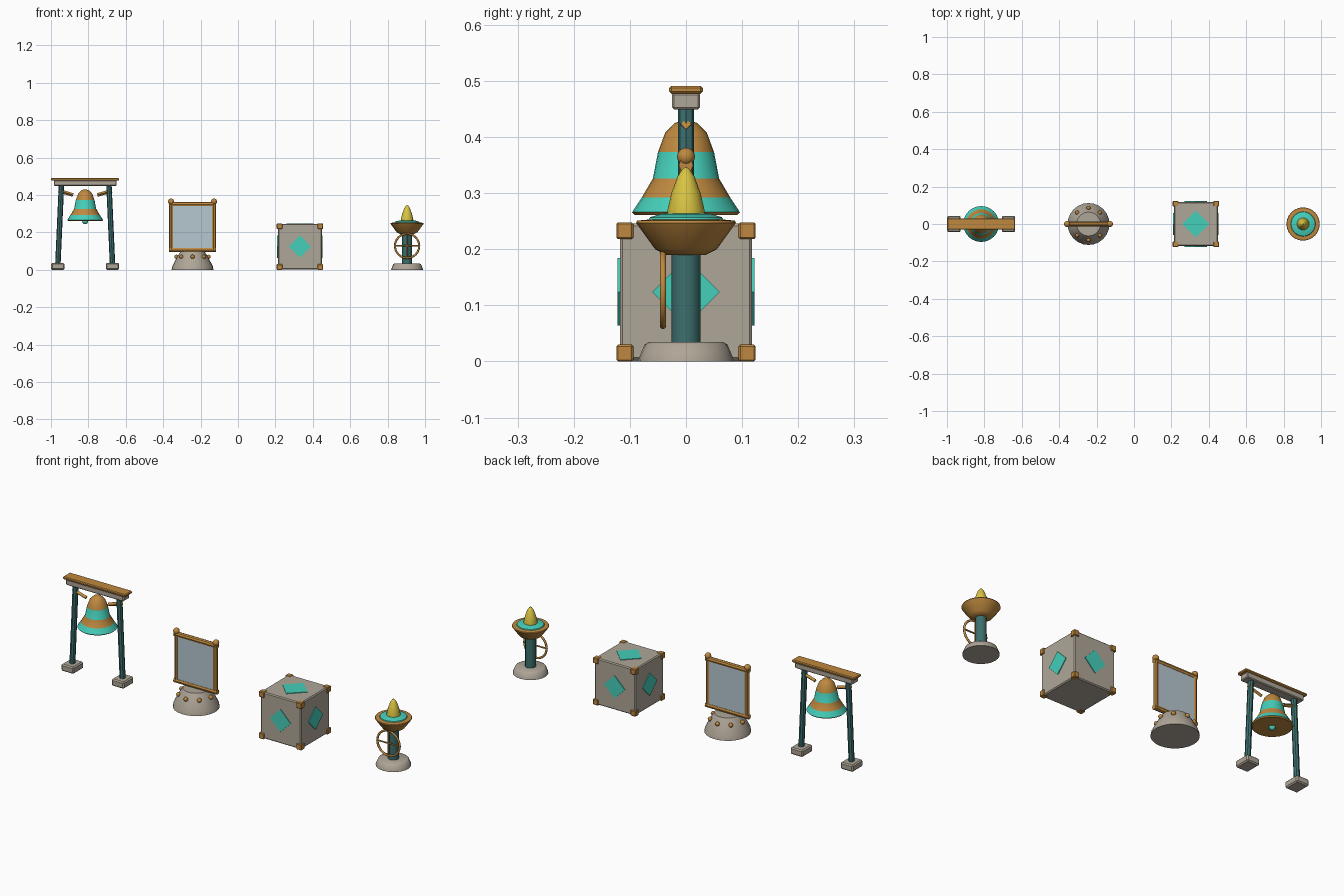
import bpy, bmesh, math
from mathutils import Vector

cube = bpy.data.objects.get("Cube")
if cube:
    bpy.data.objects.remove(cube, do_unlink=True)


def material(name, r, g, b):
    m = bpy.data.materials.new(name)
    m.use_nodes = True
    m.diffuse_color = (r, g, b, 1)
    m.node_tree.nodes["Principled BSDF"].inputs["Base Color"].default_value = (r, g, b, 1)
    return m


GOLD = material("gold", 0.52, 0.25, 0.05)
TEAL = material("bright teal", 0.06, 0.62, 0.49)
DARK = material("dark teal", 0.045, 0.16, 0.155)
STONE = material("stone", 0.43, 0.38, 0.31)
GLASS = material("mirror glass", 0.47, 0.57, 0.64)
FLAME = material("flame yellow", 0.69, 0.55, 0.055)


def finish(bm, name, mats, smooth=True):
    bmesh.ops.recalc_face_normals(bm, faces=bm.faces)
    mesh = bpy.data.meshes.new(name)
    bm.to_mesh(mesh)
    bm.free()
    ob = bpy.data.objects.new(name, mesh)
    bpy.context.collection.objects.link(ob)
    for m in mats:
        mesh.materials.append(m)
    if smooth:
        bpy.ops.object.select_all(action="DESELECT")
        ob.select_set(True)
        bpy.context.view_layer.objects.active = ob
        bpy.ops.object.shade_smooth_by_angle(angle=math.radians(38))
    return ob


def box(name, centre, size, mat, bevel=0.004):
    bm = bmesh.new()
    bmesh.ops.create_cube(bm, size=1)
    for v in bm.verts:
        v.co = Vector(c * s for c, s in zip(v.co, size)) + Vector(centre)
    if bevel:
        bmesh.ops.bevel(bm, geom=bm.edges[:], offset=bevel, segments=1, affect="EDGES")
    return finish(bm, name, [mat], False)


def rod(name, a, b, radius, mat, sides=8):
    a, b = Vector(a), Vector(b)
    bm = bmesh.new()
    bmesh.ops.create_cone(bm, cap_ends=True, segments=sides, radius1=radius,
                          radius2=radius, depth=(b - a).length)
    bmesh.ops.rotate(bm, verts=bm.verts, matrix=(b - a).to_track_quat("Z", "Y").to_matrix())
    bmesh.ops.translate(bm, verts=bm.verts, vec=(a + b) / 2)
    return finish(bm, name, [mat])


def ball(name, centre, radius, mat):
    bm = bmesh.new()
    bmesh.ops.create_uvsphere(bm, u_segments=12, v_segments=8, radius=radius)
    bmesh.ops.translate(bm, verts=bm.verts, vec=centre)
    return finish(bm, name, [mat])


def lathe(name, x, profile, mats, bands=None, sides=24):
    """Spin (radius, height) points about z; bands gives each strip's material."""
    bm = bmesh.new()
    rings = [[bm.verts.new((x + r * math.cos(math.tau * i / sides),
                            r * math.sin(math.tau * i / sides), z))
              for i in range(sides)] for r, z in profile]
    for k, (low, high) in enumerate(zip(rings, rings[1:])):
        for i in range(sides):
            j = (i + 1) % sides
            f = bm.faces.new((low[i], low[j], high[j], high[i]))
            f.material_index = bands[k] if bands else 0
    bm.faces.new(rings[0][::-1])
    bm.faces.new(rings[-1])
    return finish(bm, name, mats)


# Bell gate
BX = -0.817
box("gate_cap", (BX, 0, 0.484), (0.364, 0.06, 0.014), GOLD)
box("gate_beam", (BX, 0, 0.464), (0.335, 0.05, 0.03), STONE)
for side, label in ((-1, "right"), (1, "left")):
    rod(label + "_gate_post", (BX + side * 0.146, 0, 0.03), (BX + side * 0.127, 0, 0.455),
        0.0145, DARK)
    box(label + "_gate_foot", (BX + side * 0.146, 0, 0.018), (0.072, 0.086, 0.036), STONE, 0.006)
    rod(label + "_gate_brace", (BX + side * 0.143, 0, 0.423), (BX + side * 0.065, 0, 0.4),
        0.0095, GOLD, 4)
lathe("bell", BX, [(0.091, 0.261), (0.096, 0.266), (0.079, 0.292), (0.059, 0.326),
                   (0.05, 0.373), (0.037, 0.408), (0.02, 0.425), (0.008, 0.429)],
      [GOLD, TEAL], [0, 1, 0, 1, 0, 0, 0])
ball("bell_clapper", (BX, 0, 0.26), 0.016, TEAL)

# Standing mirror
MX = -0.243
lathe("mirror_base", MX, [(0.112, 0), (0.108, 0.02), (0.082, 0.07), (0.064, 0.098)], [STONE])
for i in range(8):
    a = math.tau * i / 8
    ball("base_stud", (MX + 0.086 * math.cos(a), 0.086 * math.sin(a), 0.07), 0.011, GOLD)
box("mirror_pane", (MX, 0, 0.228), (0.21, 0.016, 0.235), GLASS, 0)
for z, label in ((0.107, "bottom"), (0.35, "top")):
    rod(label + "_frame_bar", (MX - 0.125, 0, z), (MX + 0.125, 0, z), 0.013, GOLD)
for side, label in ((-1, "right"), (1, "left")):
    rod(label + "_frame_post", (MX + side * 0.113, 0, 0.1), (MX + side * 0.113, 0, 0.36),
        0.012, GOLD)
    ball(label + "_frame_finial", (MX + side * 0.115, 0, 0.365), 0.016, GOLD)

# Stone block with corner caps and diamond inlays
CX = 0.331
MID = Vector((CX, 0, 0.124))
box("stone_block", MID, (0.236, 0.236, 0.244), STONE, 0.005)
for sx in (-1, 1):
    for sy in (-1, 1):
        for sz in (-1, 1):
            box("corner_cap", MID + Vector((sx, sy, sz)) * 0.109, (0.03, 0.03, 0.03), GOLD, 0.003)


def diamond(name, direction, offset, reach):
    n = Vector(direction)
    bm = bmesh.new()
    bmesh.ops.create_cone(bm, cap_ends=True, segments=4, radius1=reach, radius2=reach, depth=0.008)
    bmesh.ops.rotate(bm, verts=bm.verts, matrix=n.to_track_quat("Z", "Y").to_matrix())
    bmesh.ops.translate(bm, verts=bm.verts, vec=MID + n * offset)
    finish(bm, name, [TEAL], False)


for label, d in (("front", (0, -1, 0)), ("back", (0, 1, 0)),
                 ("left", (1, 0, 0)), ("right", (-1, 0, 0))):
    diamond(label + "_diamond", d, 0.118, 0.06)
diamond("top_diamond", (0, 0, 1), 0.121, 0.072)

# Lamp with wheel
LX = 0.904
lathe("lamp_base", LX, [(0.085, 0), (0.084, 0.006), (0.074, 0.03), (0.066, 0.035)], [STONE])
rod("lamp_column", (LX, 0, 0.03), (LX, 0, 0.195), 0.026, DARK, 12)
lathe("lamp_bowl", LX, [(0.035, 0.19), (0.055, 0.2), (0.089, 0.247), (0.087, 0.251),
                        (0.066, 0.253)], [GOLD])
lathe("lamp_oil", LX, [(0.068, 0.25), (0.064, 0.257), (0.045, 0.263), (0.03, 0.264)], [TEAL])
lathe("lamp_flame", LX, [(0.033, 0.26), (0.033, 0.27), (0.026, 0.3), (0.015, 0.33),
                         (0.007, 0.342), (0.002, 0.346)], [FLAME], sides=16)
WY, WZ = -0.041, 0.128
bpy.ops.mesh.primitive_torus_add(location=(LX, WY, WZ), rotation=(math.pi / 2, 0, 0),
                                 major_radius=0.065, minor_radius=0.0055,
                                 major_segments=24, minor_segments=8)
wheel = bpy.context.object
wheel.name = "lamp_wheel"
wheel.data.materials.append(GOLD)
bpy.ops.object.shade_smooth_by_angle(angle=math.radians(50))
rod("wheel_spoke_across", (LX - 0.065, WY, WZ), (LX + 0.065, WY, WZ), 0.004, GOLD)
rod("wheel_spoke_upright", (LX, WY, WZ - 0.065), (LX, WY, WZ + 0.065), 0.004, GOLD)
